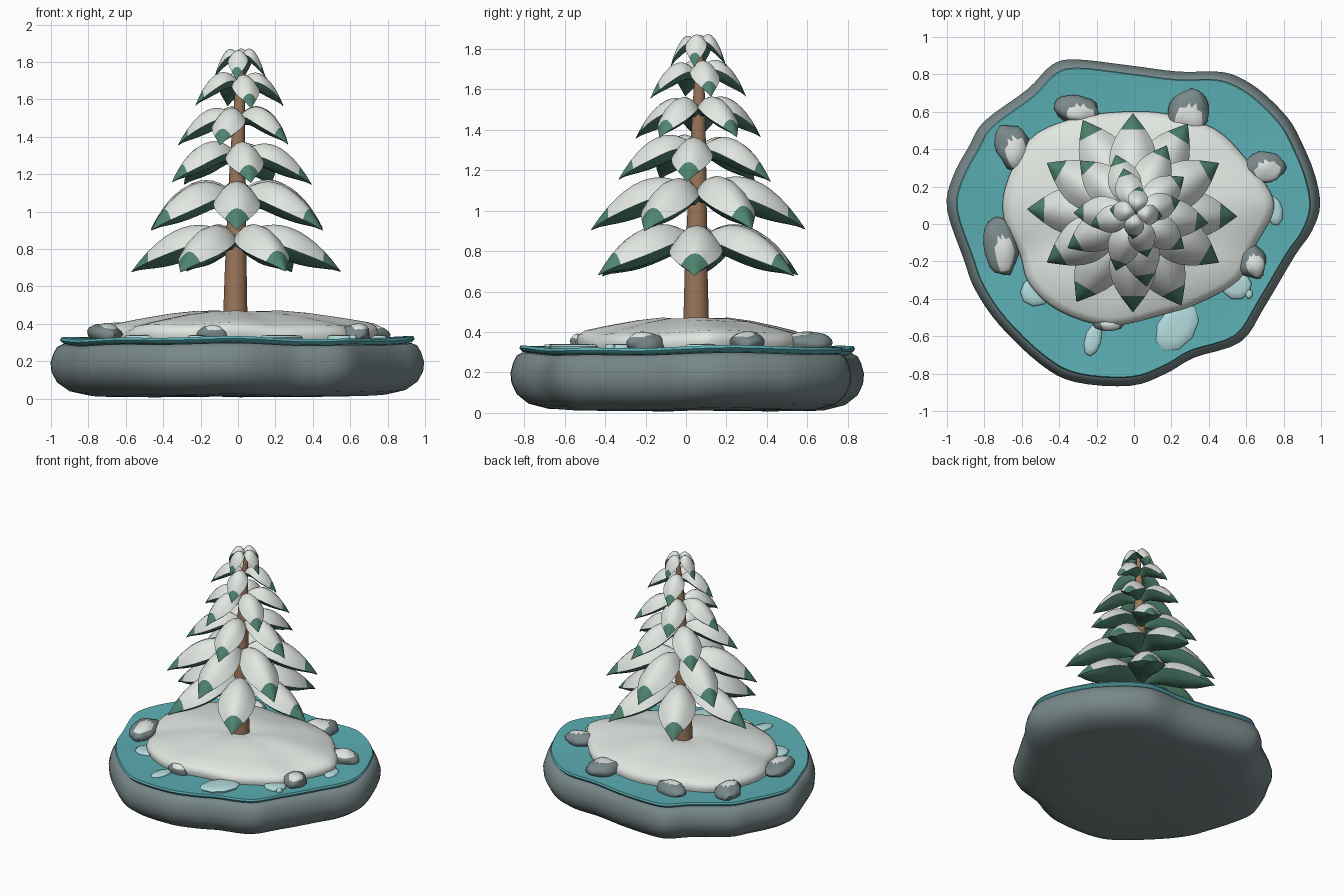
import bpy, bmesh, math, random
from mathutils import Vector, Matrix, noise

if "Cube" in bpy.data.objects:
    bpy.data.objects.remove(bpy.data.objects["Cube"])

random.seed(4)


def material(name, r, g, b):
    m = bpy.data.materials.new(name)
    m.diffuse_color = (r, g, b, 1)
    m.use_nodes = True
    m.node_tree.nodes["Principled BSDF"].inputs["Base Color"].default_value = m.diffuse_color
    return m


SNOW = material("snow white", .76, .80, .76)
ROCK = material("slate grey", .19, .245, .25)
WATER = material("teal water", .105, .43, .46)
ICE = material("pale ice", .46, .71, .73)
GREEN = material("pine green", .08, .23, .16)
BARK = material("bark brown", .33, .185, .105)


def finish(name, bm, mats, angle=45):
    bmesh.ops.recalc_face_normals(bm, faces=bm.faces)
    me = bpy.data.meshes.new(name)
    bm.to_mesh(me)
    bm.free()
    for m in mats:
        me.materials.append(m)
    for p in me.polygons:
        p.use_smooth = True
    me.set_sharp_from_angle(angle=math.radians(angle))
    ob = bpy.data.objects.new(name, me)
    bpy.context.collection.objects.link(ob)
    return ob


def loft(bm, rings):
    """Skin a list of equal-length closed rings and cap both ends."""
    vr = [[bm.verts.new(p) for p in ring] for ring in rings]
    n = len(vr[0])
    for a, b in zip(vr, vr[1:]):
        for i in range(n):
            j = (i + 1) % n
            bm.faces.new((a[i], a[j], b[j], b[i]))
    bm.faces.new(vr[0][::-1])
    bm.faces.new(vr[-1])


def smooth_outline(pts, steps=4):
    """Closed Catmull-Rom curve through 2D points."""
    out, n = [], len(pts)
    for i in range(n):
        a, b, c, d = (Vector(pts[(i + k) % n]) for k in (-1, 0, 1, 2))
        for s in range(steps):
            t = s / steps
            out.append(.5 * (2 * b + (c - a) * t + (2 * a - 5 * b + 4 * c - d) * t * t
                             + (3 * b - a - 3 * c + d) * t ** 3))
    return out


def slab(name, outline, centre, profile, mat, wave=0):
    """Stack scaled copies of an outline; profile holds (scale, z)."""
    c, rings = Vector(centre), []
    for s, z in profile:
        ring = []
        for p in outline:
            q = c + (p - c) * s
            a = math.atan2(q.y, q.x)
            dz = wave * s * (math.sin(3 * a + .6) + .6 * math.sin(7 * a))
            ring.append((q.x, q.y, z + dz))
        rings.append(ring)
    bm = bmesh.new()
    loft(bm, rings)
    return finish(name, bm, [mat], 50)


# island base and pond
shore = smooth_outline([
    (.995, .10), (.965, .27), (.89, .45), (.82, .57), (.68, .71), (.55, .79), (.44, .815),
    (.235, .815), (-.04, .85), (-.315, .88), (-.44, .85), (-.57, .72), (-.80, .55), (-.88, .42),
    (-.97, .25), (-1, .08), (-.91, -.19), (-.85, -.35), (-.72, -.54), (-.50, -.75),
    (-.315, -.845), (-.02, -.865), (.17, -.80), (.32, -.715), (.57, -.63), (.70, -.44),
    (.86, -.17), (.95, -.04)])
slab("rock_base", shore, (0, 0),
     [(.02, .012), (.5, .012), (.80, .018), (.9, .04), (.965, .085), (.995, .14), (1, .19),
      (.985, .24), (.965, .275), (.935, .29), (.5, .28), (.02, .27)], ROCK, .006)
slab("pond_water", shore, (0, 0),
     [(.02, .285), (.88, .285), (.935, .295), (.95, .312), (.943, .325), (.9, .322),
      (.6, .32), (.02, .32)], WATER, .007)

# snow mound
drift = smooth_outline([
    (-.69, .19), (-.56, .45), (-.34, .56), (-.07, .60), (.17, .59), (.43, .51), (.59, .36),
    (.73, .17), (.74, .05), (.64, -.13), (.56, -.30), (.33, -.43), (.17, -.48), (-.13, -.545),
    (-.40, -.465), (-.56, -.32), (-.61, -.16), (-.69, 0)])
slab("snow_mound", drift, (-.01, .06),
     [(.02, .30), (.9, .30), (.985, .315), (1, .345), (.985, .375), (.93, .397), (.75, .422),
      (.5, .452), (.3, .468), (.15, .462), (.02, .445)], SNOW, .009)

# trunk
bm = bmesh.new()
loft(bm, [[(x + r * math.cos(a * math.tau / 14), y + r * math.sin(a * math.tau / 14), z)
           for a in range(14)]
          for x, y, z, r in [(-.015, .05, .40, .066), (-.012, .05, .7, .058), (-.008, .055, 1.0, .049),
                             (-.002, .06, 1.3, .040), (.008, .065, 1.6, .028), (.018, .07, 1.81, .013)]])
finish("trunk", bm, [BARK])


# plump drooping branches with snow on top and a bare green tip
def branch(bm, centre, angle, reach, tip, top):
    half, rise = .028 + .185 * reach, top - tip
    rot = Matrix.Rotation(angle, 3, 'Z')
    n, k = 12, 6
    rings = []
    for i in range(n + 1):
        t = i / n
        f = 1 - ((t - .33) / .67) ** 2 if t > .33 else 1 - .25 * ((.33 - t) / .33) ** 2
        w = half * max(math.sin(math.pi * (.13 + .87 * t) ** 1.25), .015)
        belly = .5 * w + .12 * rise * (1 - t) ** 2
        ring = []
        for j in range(2 * k):                       # over the top, then back underneath
            v = -1 + 2 * j / k if j <= k else 1 - 2 * (j - k) / k
            z = tip + rise * f - (.85 * w * v * v if j <= k else .85 * w + belly * (1 - v * v))
            ring.append(Vector(centre) + rot @ Vector((reach * (.04 + .96 * t), w * v, z)))
        rings.append(ring)
    first = len(bm.faces)
    loft(bm, rings)
    bm.faces.ensure_lookup_table()
    for q in range(n * 2 * k):
        i, j = divmod(q, 2 * k)
        bm.faces[first + q].material_index = 1 if j < k and (i + .5) / n < .82 else 0


# name, count, first angle, reach, tip height, top height
for label, count, start, reach, tip, top in [
        ("lowest", 6, -2, .56, .685, .935), ("low", 6, 30, .53, .905, 1.165),
        ("lower_middle", 5, -8, .40, 1.15, 1.37), ("upper_middle", 5, 36, .325, 1.36, 1.56),
        ("high", 4, 15, .245, 1.56, 1.74), ("top", 4, -8, .14, 1.71, 1.87)]:
    bm = bmesh.new()
    cx = -.01 + .02 * (tip - .69)
    for b in range(count):
        a = math.radians(start + 360 * b / count)
        branch(bm, (cx, .06, random.uniform(-.008, .008)), a, reach, tip, top)
    finish(label + "_branches", bm, [GREEN, SNOW], 50)

# boulders with snow caps: x, y, half sizes, turn
lean = Vector((.2, -.3, .93)).normalized()
for n, (x, y, sx, sy, sz, turn) in enumerate([
        (-.30, .61, .12, .08, .055, -15), (.29, .60, .11, .12, .06, -25), (.69, .30, .115, .085, .06, 15),
        (.63, -.20, .075, .095, .055, 10), (-.14, -.53, .08, .045, .045, 0),
        (-.71, -.12, .085, .155, .06, 8), (-.65, .41, .095, .125, .06, 15)]):
    bm = bmesh.new()
    bmesh.ops.create_icosphere(bm, subdivisions=3, radius=1)
    for v in bm.verts:
        v.co *= 1 + .22 * noise.noise(v.co * 1.3 + Vector((n * 7.3, 2, 1)))
    for f in bm.faces:
        f.material_index = 1 if f.calc_center_median().normalized().dot(lean) > .77 else 0
    bm.transform(Matrix.Translation((x, y, .345)) @ Matrix.Rotation(math.radians(turn), 4, 'Z')
                 @ Matrix.Diagonal((sx, sy, sz, 1)))
    finish("boulder_%d" % (n + 1), bm, [ROCK, SNOW], 40)

# floating ice plates: x, y, half sizes, turn
for n, (x, y, sx, sy, turn) in enumerate([
        (.23, -.55, .10, .145, -35), (-.22, -.62, .045, .09, -15), (-.52, -.36, .09, .08, 20),
        (.55, -.33, .08, .075, 10), (.75, .07, .045, .08, 10), (.615, -.375, .02, .025, 0)]):
    bm = bmesh.new()
    rings = []
    for s, z in ((.95, .31), (1, .328), (.9, .337), (.5, .341)):
        rings.append([(s * sx * math.cos(a * math.tau / 9), s * sy * math.sin(a * math.tau / 9), z)
                      for a in range(9)])
    loft(bm, rings)
    bm.transform(Matrix.Translation((x, y, 0)) @ Matrix.Rotation(math.radians(turn), 4, 'Z'))
    finish("ice_plate_%d" % (n + 1), bm, [ICE], 60)
